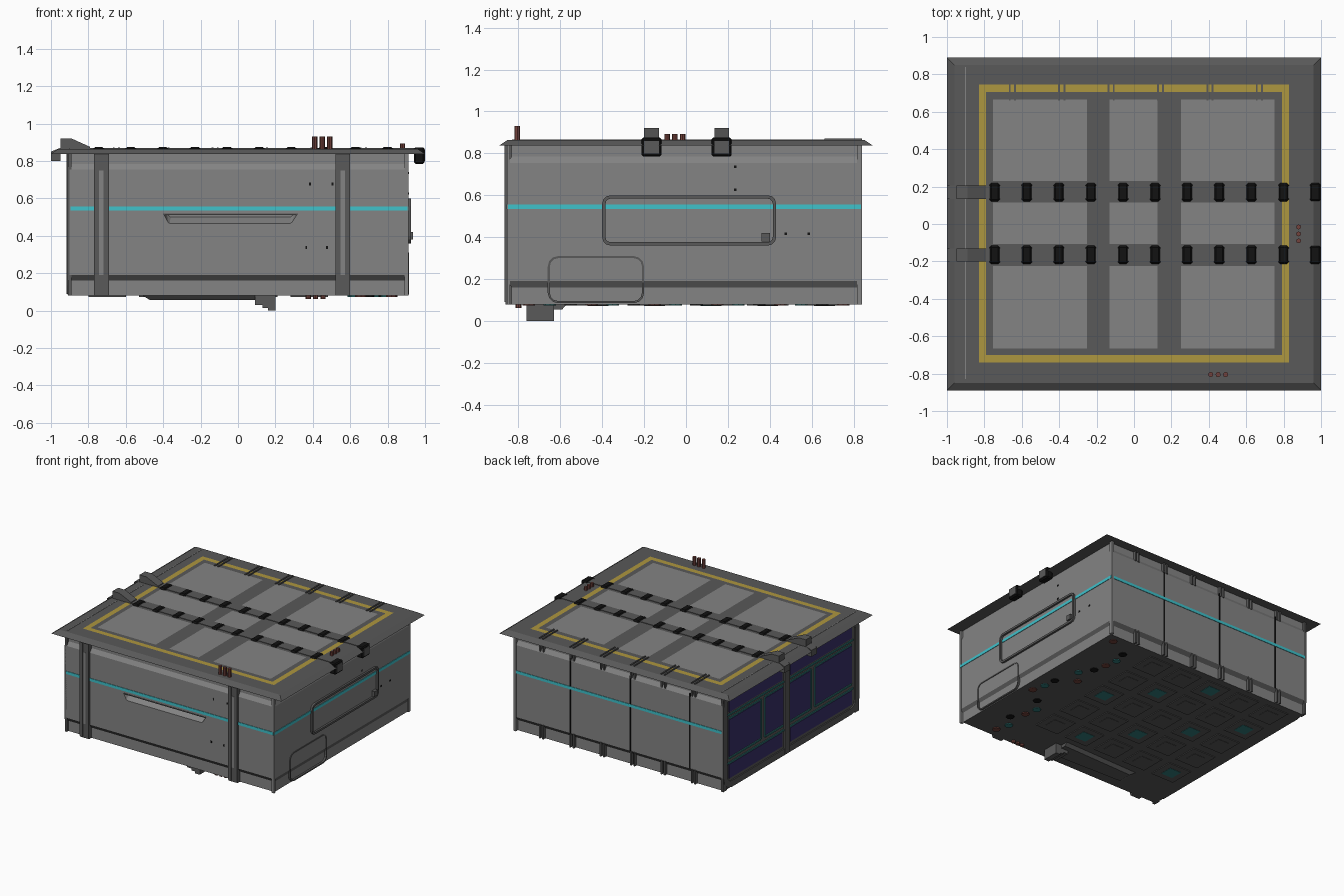
import bpy, bmesh, math, random
from mathutils import Vector

if "Cube" in bpy.data.objects:
    bpy.data.objects.remove(bpy.data.objects["Cube"])


def material(name, r, g, b):
    m = bpy.data.materials.new(name)
    m.use_nodes = True
    m.diffuse_color = (r, g, b, 1)
    m.node_tree.nodes["Principled BSDF"].inputs["Base Color"].default_value = (r, g, b, 1)
    return m


grey = material("panel grey", .23, .23, .23)
dark = material("frame grey", .1, .1, .1)
black = material("black rubber", .006, .006, .006)
cyan = material("cyan", .05, .54, .6)
yellow = material("yellow", .42, .31, .05)
red = material("copper red", .17, .055, .045)
purple = material("deep purple", .04, .03, .14)
teal = material("dark teal", .03, .2, .2)


def finish(name, bm, *mats):
    bmesh.ops.recalc_face_normals(bm, faces=bm.faces)
    me = bpy.data.meshes.new(name)
    bm.to_mesh(me)
    bm.free()
    for m in mats:
        me.materials.append(m)
    ob = bpy.data.objects.new(name, me)
    bpy.context.collection.objects.link(ob)
    return ob


def box(name, x, y, z, mat, bevel=0):
    """Box from three (low, high) ranges."""
    bm = bmesh.new()
    bmesh.ops.create_cube(bm, size=1)
    for v in bm.verts:
        v.co = [r[0] + (c + .5) * (r[1] - r[0]) for c, r in zip(v.co, (x, y, z))]
    if bevel:
        bmesh.ops.bevel(bm, geom=bm.edges[:], offset=bevel, segments=1, affect='EDGES')
    return finish(name, bm, mat)


def hull(name, points, mat):
    bm = bmesh.new()
    for p in points:
        bm.verts.new(p)
    bmesh.ops.convex_hull(bm, input=bm.verts)
    return finish(name, bm, mat)


def extrude_y(name, profile, y0, y1, mat):
    """Prism from an (x, z) profile."""
    bm = bmesh.new()
    f = bm.faces.new([bm.verts.new((x, y0, z)) for x, z in profile])
    out = bmesh.ops.extrude_face_region(bm, geom=[f])
    bmesh.ops.translate(bm, vec=(0, y1 - y0, 0),
                        verts=[v for v in out["geom"] if isinstance(v, bmesh.types.BMVert)])
    return finish(name, bm, mat)


def rod(name, x, y, z0, z1, radius, mat):
    bm = bmesh.new()
    bmesh.ops.create_cone(bm, cap_ends=True, segments=8, radius1=radius, radius2=radius, depth=z1 - z0)
    bmesh.ops.translate(bm, vec=(x, y, (z0 + z1) / 2), verts=bm.verts)
    return finish(name, bm, mat)


def side_frame(name, x, y, z, width, radius, mat):
    """Rounded rectangular ring standing on a side face."""
    bm = bmesh.new()
    rings = []
    for inset, r in ((0, radius), (width, radius - width)):
        lo, hi = (y[0] + inset, z[0] + inset), (y[1] - inset, z[1] - inset)
        ring = []
        for k in range(16):
            a = math.radians(k // 4 * 90 + k % 4 * 30)
            cy = hi[0] - r if k // 4 in (0, 3) else lo[0] + r
            cz = hi[1] - r if k // 4 in (0, 1) else lo[1] + r
            ring.append((cy + r * math.cos(a), cz + r * math.sin(a)))
        rings.append([[bm.verts.new((h, *p)) for p in ring] for h in x])
    (a0, a1), (b0, b1) = rings
    for i in range(16):
        j = (i + 1) % 16
        for p, q in ((a0, a1), (a1, b1), (b1, b0), (b0, a0)):
            bm.faces.new((p[i], p[j], q[j], q[i]))
    return finish(name, bm, mat)


# Body shell: stacked rectangles with stepped sill and shoulder
bm = bmesh.new()
loops = []
for z, step in ((.08, .02), (.16, .02), (.19, 0), (.755, 0), (.785, .02), (.85, .02), (.8, .06)):
    x0, x1, y0, y1 = -.9, .91 - step / 2, -.852 + step, .835 - step
    loops.append([bm.verts.new(p) for p in ((x0, y0, z), (x1, y0, z), (x1, y1, z), (x0, y1, z))])
for a, b in zip(loops, loops[1:]):
    for i in range(4):
        j = (i + 1) % 4
        bm.faces.new((a[i], a[j], b[j], b[i]))
bottom = bm.faces.new(loops[0])
bm.faces.new(loops[-1])
bottom.material_index = 1
for f in bm.faces:
    if abs(f.calc_center_median().z - .175) < .01:
        f.material_index = 1
body = finish("body", bm, grey, dark)

# Front handle recess, deeper at the top
cutter = hull("handle_cutter", [(-.41, -.9, .515), (.33, -.9, .515), (-.37, -.9, .44), (.28, -.9, .44),
                                (-.38, -.79, .515), (.3, -.79, .515), (-.36, -.79, .5), (.28, -.79, .5)], grey)
cutter.hide_render = True
cutter.hide_set(True)
cut = body.modifiers.new("handle recess", 'BOOLEAN')
cut.object = cutter
cut.operation = 'DIFFERENCE'
box("handle_lip", (-.4, .32), (-.856, -.84), (.512, .518), dark)

# Cyan stripe on three sides
box("front_stripe", (-.895, .905), (-.856, -.85), (.535, .557), cyan)
box("back_stripe", (-.895, .905), (.833, .839), (.535, .557), cyan)
box("left_stripe", (.905, .914), (-.85, .835), (.535, .557), cyan)

# Front straps
for x in (-.73, .56):
    box("front_strap", (x - .04, x + .04), (-.862, -.82), (.08, .85), dark)
    for e in (-.026, .026):
        box("strap_edge", (x + e - .014, x + e + .014), (-.867, -.85), (.09, .85), dark)
    box("strap_foot", (x - .025, x + .025), (-.864, -.84), (.19, .75), grey)

# Corner posts and small fixing holes
for y in ((.815, .84), (-.855, -.84)):
    box("corner_post", (.89, .912), y, (.08, .85), grey)
for x, z in ((.38, .67), (.5, .67), (.36, .33), (.47, .33)):
    box("front_hole", (x, x + .01), (-.855, -.85), (z, z + .015), black)
for y, z in ((.23, .73), (.23, .62), (.47, .41), (.58, .41)):
    box("left_hole", (.908, .913), (y, y + .012), (z, z + .012), black)

# Left side service panels
side_frame("left_panel_frame", (.905, .925), (-.4, .43), (.36, .6), .016, .04, dark)
side_frame("left_hatch_frame", (.895, .915), (-.66, -.2), (.085, .31), .01, .05, dark)
box("left_latch", (.905, .935), (.36, .4), (.38, .42), dark)

# Back seams and paired ribs
for x in (-.62, -.1, .42):
    box("back_seam", (x - .005, x + .005), (.83, .838), (.19, .78), black)
for i in range(6):
    for e in (-.014, .014):
        x = -.65 + .264 * i + e
        box("back_rib", (x - .006, x + .006), (.8, .84), (.08, .19), dark)
        box("back_upper_rib", (x - .006, x + .006), (.8, .838), (.76, .85), dark)
        box("lid_rib", (x - .005, x + .005), (.66, .84), (.86, .872), dark)

# Right side: dark frame, purple panels and teal trims
side_frame("right_outer_frame", (-.912, -.89), (-.85, .835), (.085, .845), .05, .1, dark)
for y in ((-.852, -.8), (.785, .835)):
    box("right_post", (-.908, -.89), y, (.08, .85), dark)
box("right_backing", (-.903, -.89), (-.81, .79), (.12, .82), dark)
for z in ((.68, .79), (.16, .27)):
    for y in ((-.76, .0), (.1, .76)):
        box("right_strip_panel", (-.908, -.89), y, z, purple)
for y in ((.37, .76), (.09, .31), (-.25, .01), (-.76, -.31)):
    box("right_window_panel", (-.908, -.89), y, (.33, .62), purple)
    for z in (.625, .312):
        box("right_trim", (-.91, -.89), y, (z, z + .012), teal)
for z in (.66, .28):
    box("right_rail", (-.91, -.89), (-.78, .78), (z - .006, z + .006), teal)
for y in (.34, -.28):
    for e in (-.025, .02):
        box("right_divider", (-.912, -.89), (y + e, y + e + .008), (.32, .63), teal)
box("right_centre_post", (-.918, -.89), (.02, .08), (.09, .85), dark)

# Lid: grid with painted border and recessed windows
xs = [-.96, -.83, -.79, -.755, -.25, -.13, .125, .25, .75, .79, .83, .96]
ys = [-.85, -.74, -.7, -.665, -.225, -.108, .115, .23, .665, .705, .745, .85]
bm = bmesh.new()
grid = [[bm.verts.new((x, y, .865)) for x in xs] for y in ys]
windows = []
for j in range(11):
    for i in range(11):
        f = bm.faces.new((grid[j][i], grid[j][i + 1], grid[j + 1][i + 1], grid[j + 1][i]))
        if i in (3, 5, 7) and j in (3, 5, 7):
            windows.append(f)
        elif (i in (1, 9) and 1 <= j <= 9) or (j in (1, 9) and 1 <= i <= 9):
            f.material_index = 1
slopes = bmesh.ops.inset_individual(bm, faces=windows, thickness=.034, depth=-.032)["faces"]
for f in slopes:
    f.material_index = 2
for f in windows:
    f.material_index = 3
rim = [e for e in bm.edges if e.is_boundary]
for sx, sy, z in ((1 / .96, .89 / .85, .838), (.87, .88, .838)):
    out = bmesh.ops.extrude_edge_only(bm, edges=rim)["geom"]
    rim = [e for e in out if isinstance(e, bmesh.types.BMEdge)]
    for v in [v for v in out if isinstance(v, bmesh.types.BMVert)]:
        v.co = (v.co.x * sx, v.co.y * sy, z)
finish("lid", bm, dark, yellow, cyan, grey)
box("lid_crease", (-.903, -.897), (-.83, .84), (.86, .867), grey)

# Twin rails across the lid with clips, hook arm and end block
arm = [(-1, .8), (-1, .85), (-.95, .87), (-.95, .92), (-.89, .92), (-.79, .875), (-.79, .85), (-.95, .85), (-.95, .8)]
for y in (-.165, .17):
    box("lid_rail", (-.8, .98), (y - .033, y + .033), (.855, .869), dark)
    extrude_y("hook_arm", arm, y - .035, y + .035, dark)
    for i in range(10):
        x = -.745 + .1716 * i
        box("rail_clip", (x - .028, x + .028), (y - .049, y + .049), (.85, .876), black, .01)
    box("end_block", (.94, .997), (y - .048, y + .048), (.785, .873), black, .008)
    box("end_block_face", (.99, 1), (y - .035, y + .035), (.8, .86), dark)

# Copper rods
for i in range(3):
    rod("front_rod", .41 + .04 * i, -.805, .85, .93, .014, red)
    rod("left_rod", .88, -.09 + .037 * i, .85, .893, .013, red)
    rod("bottom_rod", .375 + .04 * i, -.8, .063, .09, .014, red)

# Underside skid with stepped foot
hull("skid", [(x, y, z) for x, y, z in ((-.51, -.74, .08), (-.51, -.59, .08), (.15, -.76, .08), (.15, -.57, .08),
              (-.47, -.72, .056), (-.47, -.61, .056), (.15, -.74, .056), (.15, -.59, .056))], dark)
extrude_y("skid_foot", [(.09, .08), (.09, .03), (.13, .03), (.13, .015), (.16, .015), (.16, 0), (.2, 0), (.2, .08)],
          -.76, -.63, dark)

# Underside tiles and scattered fittings
random.seed(4)
for i in range(5):
    for j in range(5):
        x, y = -.7 + .27 * i, -.42 + .27 * j
        box("floor_tile", (x - .1, x + .1), (y - .1, y + .1), (.074, .085), dark)
        box("floor_tile_inset", (x - .05, x + .05), (y - .05, y + .05), (.072, .08), teal if (i + j) % 3 == 0 else dark)
for k in range(16):
    rod("floor_fitting", random.uniform(.6, .84), -.75 + .1 * k, .074, .085, .03, (red, teal, black)[k % 3])
